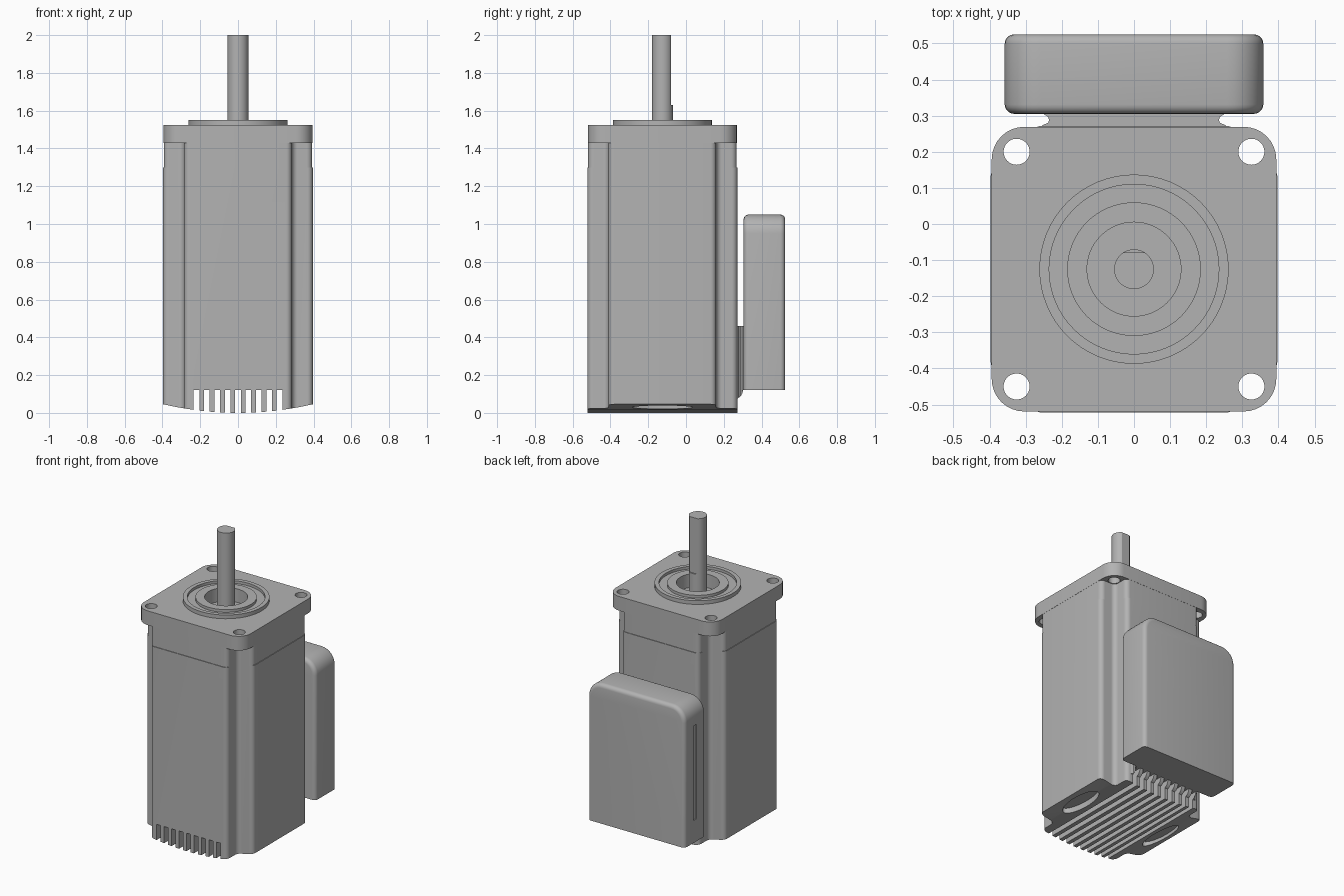
import bpy, bmesh, math
from mathutils import Vector, Matrix

if "Cube" in bpy.data.objects:
    bpy.data.objects.remove(bpy.data.objects["Cube"])

CY = -0.125          # motor axis in y
grey = bpy.data.materials.new("machined grey")
grey.use_nodes = True
COL = (0.45, 0.45, 0.45, 1)
grey.diffuse_color = COL
grey.node_tree.nodes["Principled BSDF"].inputs["Base Color"].default_value = COL


def make(name, bm):
    bmesh.ops.recalc_face_normals(bm, faces=bm.faces)
    me = bpy.data.meshes.new(name)
    bm.to_mesh(me)
    bm.free()
    me.materials.append(grey)
    ob = bpy.data.objects.new(name, me)
    bpy.context.collection.objects.link(ob)
    return ob


def rounded(corners, seg=8):
    """Round the right-angled corners (x, y, radius) of an outline."""
    out = []
    for i, (x, y, r) in enumerate(corners):
        p = Vector((x, y))
        if r == 0:
            out.append(p)
            continue
        u = (Vector(corners[i - 1][:2]) - p).normalized()
        v = (Vector(corners[(i + 1) % len(corners)][:2]) - p).normalized()
        for k in range(seg + 1):
            a = math.pi / 2 * k / seg
            out.append(p + u * r * (1 - math.sin(a)) + v * r * (1 - math.cos(a)))
    return out


def prism_bm(pts, lo, hi, axis):
    place = {"x": lambda a, b, h: (h, a, b),
             "y": lambda a, b, h: (a, h, b),
             "z": lambda a, b, h: (a, b, h)}[axis]
    bm = bmesh.new()
    rings = [[bm.verts.new(place(p[0], p[1], h)) for p in pts] for h in (lo, hi)]
    bm.faces.new(rings[0])
    bm.faces.new(rings[1])
    n = len(pts)
    for i in range(n):
        j = (i + 1) % n
        bm.faces.new((rings[0][i], rings[0][j], rings[1][j], rings[1][i]))
    bmesh.ops.recalc_face_normals(bm, faces=bm.faces)
    return bm


def prism(name, pts, lo, hi, axis="z"):
    return make(name, prism_bm(pts, lo, hi, axis))


def circle(x, y, rx, ry=None, n=48):
    ry = ry or rx
    return [(x + rx * math.cos(2 * math.pi * i / n),
             y + ry * math.sin(2 * math.pi * i / n)) for i in range(n)]


def cut(ob, *cutters):
    bpy.context.view_layer.objects.active = ob
    for c in cutters:
        c.hide_render = True
        mod = ob.modifiers.new("cut", "BOOLEAN")
        mod.operation, mod.solver, mod.object = "DIFFERENCE", "EXACT", c
        bpy.ops.object.modifier_apply(modifier=mod.name)


def discard(*obs):
    for o in obs:
        bpy.data.objects.remove(o)


def notched(half, inner=0.285, r=0.03):
    """Square section with a rounded notch at each corner."""
    corners = []
    for k in range(4):
        rot = Matrix.Rotation(k * math.pi / 2, 2)
        for x, y in ((half, inner), (inner, inner), (inner, half)):
            p = rot @ Vector((x, y))
            corners.append((p.x, p.y + CY, r))
    return rounded(corners)


# Cutter shaping the bowed underside and the cooling slots
def bow(x):
    return 0.29 * x * x

comb = [(-0.5, -0.1), (-0.5, bow(0.5)), (-0.4, bow(0.4)), (-0.32, bow(0.32))]
for i in range(-4, 5):
    a, b = i * 0.055 - 0.015, i * 0.055 + 0.015
    comb += [(a, bow(a)), (a, 0.12), (b, 0.12), (b, bow(b))]
comb += [(0.32, bow(0.32)), (0.4, bow(0.4)), (0.5, bow(0.5)), (0.5, -0.1)]
underside = prism("underside_cutter", comb, -0.8, 0.8, "y")

# Main housing with oval pockets underneath
housing = prism("motor_housing", notched(0.397), 0, 1.3)
pockets = [prism("pocket_cutter", circle(s * 0.315, CY, 0.05, 0.16), -0.1, 0.06) for s in (-1, 1)]
cut(housing, underside, *pockets)

# Front bracket and square mounting flange
bracket = prism("front_bracket", notched(0.393), 1.3, 1.43)
F = 0.394
flange = prism("mounting_flange", rounded([(F, CY - F, 0.09), (F, CY + F, 0.09),
                                           (-F, CY + F, 0.09), (-F, CY - F, 0.09)]), 1.43, 1.525)
bores = [prism("bolt_hole_cutter", circle(x, CY + y, 0.036), 1.4, 1.6)
         for x in (-0.325, 0.325) for y in (-0.325, 0.325)]
bores.append(prism("seal_bore_cutter", circle(0, CY, 0.2), 1.45, 1.6))
cut(flange, *bores)

# Turned pilot ring with seal recess
profile = [(0, 1.45), (0, 1.46), (0.13, 1.46), (0.13, 1.55), (0.185, 1.55), (0.185, 1.532),
           (0.235, 1.532), (0.235, 1.55), (0.262, 1.55), (0.262, 1.525), (0.2, 1.525), (0.2, 1.45)]
bm = bmesh.new()
ring = [bm.verts.new((r, CY, z)) for r, z in profile]
edges = [bm.edges.new((ring[i], ring[(i + 1) % len(ring)])) for i in range(1, len(ring))]
bmesh.ops.spin(bm, geom=ring + edges, cent=(0, CY, 0), axis=(0, 0, 1),
               angle=2 * math.pi, steps=64, use_duplicate=False)
bmesh.ops.remove_doubles(bm, verts=bm.verts, dist=1e-5)
pilot = make("pilot_ring", bm)

# Output shaft with a flat on the back
shaft = prism("output_shaft", circle(0, CY, 0.055), 1.455, 2.0)
flat = prism("flat_cutter", [(-0.1, CY + 0.046), (0.1, CY + 0.046), (0.1, 0.1), (-0.1, 0.1)], 1.63, 2.1)
cut(shaft, flat)

# Terminal box: rounded top corners, soft rims, flat bottom
BOT = 0.12
bm = prism_bm(rounded([(-0.358, BOT, 0), (-0.358, 1.05, 0.1), (0.358, 1.05, 0.1), (0.358, BOT, 0)]),
              0.305, 0.525, "y")
rim = [e for e in bm.edges
       if abs(e.verts[0].co.y - e.verts[1].co.y) < 1e-5
       and max(v.co.z for v in e.verts) > BOT + 0.001]
bmesh.ops.bevel(bm, geom=rim, offset=0.026, segments=5, profile=0.5, affect="EDGES")
box = make("terminal_box", bm)
slot = prism("side_slot_cutter", [(0.40, 0.27), (0.43, 0.27), (0.43, 0.9), (0.40, 0.9)], -0.5, -0.353, "x")
cut(box, slot)

# Waisted neck joining the box to the housing
half = [(0.255, 0.262), (0.255, 0.273), (0.238, 0.28), (0.235, 0.288), (0.238, 0.297), (0.255, 0.307)]
neck = prism("box_neck", half + [(-x, y) for x, y in reversed(half)], 0.07, 0.46)
ramp = prism("neck_ramp_cutter", [(0.25, 0.07), (0.27, 0.075), (0.288, 0.086), (0.298, 0.102),
                                  (0.302, 0.12), (0.35, 0.12), (0.35, 0), (0.25, 0)], -0.5, 0.5, "x")
cut(neck, ramp, underside)

discard(underside, flat, slot, ramp, *pockets, *bores)

# Smooth rounded surfaces, keep machined edges crisp
parts = [housing, bracket, flange, pilot, shaft, box, neck]
bpy.ops.object.select_all(action="DESELECT")
for ob in parts:
    ob.select_set(True)
bpy.context.view_layer.objects.active = housing
bpy.ops.object.shade_smooth_by_angle(angle=math.radians(30))
